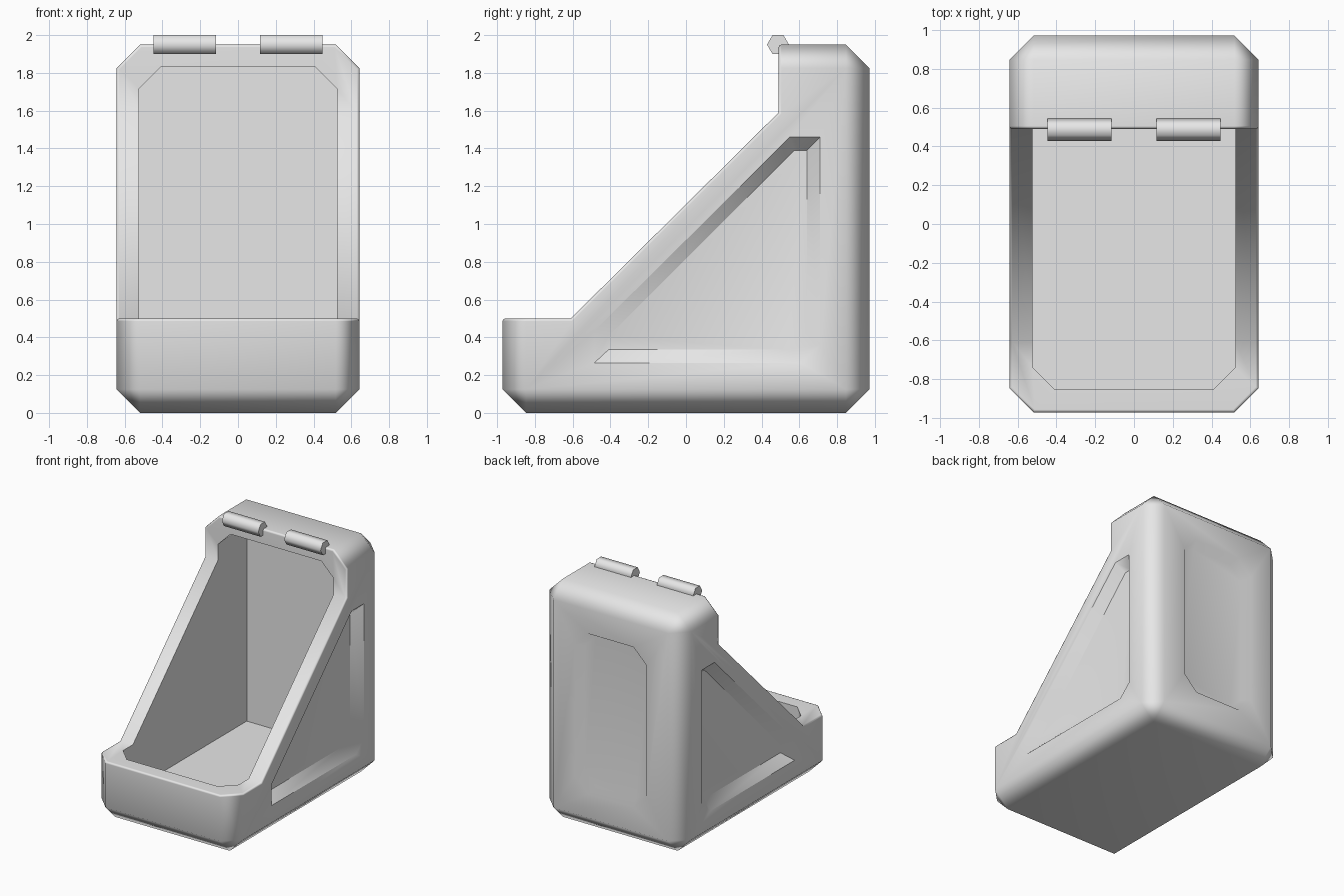
import bpy, bmesh, math
from mathutils import Vector

cube = bpy.data.objects.get("Cube")
if cube:
    bpy.data.objects.remove(cube, do_unlink=True)

GREY = bpy.data.materials.new("plain_grey")
GREY.use_nodes = True
GREY.diffuse_color = (0.8, 0.8, 0.8, 1)
GREY.node_tree.nodes["Principled BSDF"].inputs["Base Color"].default_value = (0.8, 0.8, 0.8, 1)

HALF_X, HALF_Y, TOP, CHAMFER = 0.643, 0.972, 1.95, 0.125


def add_object(name, bm):
    bmesh.ops.recalc_face_normals(bm, faces=bm.faces)
    mesh = bpy.data.meshes.new(name)
    bm.to_mesh(mesh)
    bm.free()
    mesh.materials.append(GREY)
    ob = bpy.data.objects.new(name, mesh)
    bpy.context.collection.objects.link(ob)
    return ob


def activate(ob):
    bpy.ops.object.select_all(action='DESELECT')
    ob.select_set(True)
    bpy.context.view_layer.objects.active = ob


def box(low, high):
    bm = bmesh.new()
    bmesh.ops.create_cube(bm, size=1)
    low, high = Vector(low), Vector(high)
    for v in bm.verts:
        v.co = (low + high) / 2 + v.co * (high - low)
    return bm


def loft(name, loops):
    """Closed solid through rings of equal point count."""
    bm = bmesh.new()
    rings = [[bm.verts.new(p) for p in loop] for loop in loops]
    for a, b in zip(rings, rings[1:]):
        for i in range(len(a)):
            j = (i + 1) % len(a)
            bm.faces.new((a[i], a[j], b[j], b[i]))
    bm.faces.new(rings[0])
    bm.faces.new(rings[-1])
    return add_object(name, bm)


def cut(target, cutter):
    cutter.hide_render = True
    mod = target.modifiers.new("cut", 'BOOLEAN')
    mod.operation, mod.solver, mod.object = 'DIFFERENCE', 'EXACT', cutter
    activate(target)
    bpy.ops.object.modifier_apply(modifier=mod.name)
    bpy.data.objects.remove(cutter, do_unlink=True)


def octagon(x, low, high, c, y):
    """Rectangle with clipped corners, facing along y."""
    pts = [(x, low + c), (x, high - c), (x - c, high), (c - x, high),
           (-x, high - c), (-x, low + c), (c - x, low), (x - c, low)]
    return [(px, y, pz) for px, pz in pts]


# Chamfered outer block
bm = box((-HALF_X, -HALF_Y, 0), (HALF_X, HALF_Y, TOP))
bmesh.ops.bevel(bm, geom=bm.edges[:], offset=CHAMFER, segments=1, profile=0.5, affect='EDGES')
body = add_object("bin_body", bm)

# Sloping front opening
slope = [(-1.3, 0.5), (-0.61, 0.5), (0.49, 1.59), (0.49, 2.3), (-1.3, 2.3)]
cut(body, loft("slope_cutter", [[(x, y, z) for y, z in slope] for x in (-1, 1)]))

# Softened outer edge of the opening
bm = bmesh.new()
bm.from_mesh(body.data)
bm.normal_update()


def on_rim(f):
    c, n = f.calc_center_median(), f.normal
    return abs(n.x) < 0.1 and (abs(c.z - 0.5) < 0.01 or abs(c.y - 0.49) < 0.01
                               or (n.z > 0.5 and n.y < -0.5))


rim = {f for f in bm.faces if on_rim(f)}
edges = [e for e in bm.edges if sum(f in rim for f in e.link_faces) == 1]
bmesh.ops.bevel(bm, geom=edges, offset=0.015, segments=2, profile=0.5, affect='EDGES')
bm.to_mesh(body.data)
bm.free()

# Hollow interior with clipped front and top corners
bm = box((-0.523, -0.85, 0.13), (0.523, 0.86, 1.83))
clipped = []
for e in bm.edges:
    mid = (e.verts[0].co + e.verts[1].co) / 2
    if abs(mid.x) > 0.5 and (mid.y < -0.8 or mid.z > 1.8):
        clipped.append(e)
bmesh.ops.bevel(bm, geom=clipped, offset=0.112, segments=1, profile=0.5, affect='EDGES')
cut(body, add_object("interior_cutter", bm))

# Triangular recess on both sides
outer = [(-0.485, 0.265), (0.605, 0.265), (0.71, 0.36), (0.71, 1.46), (0.55, 1.46), (-0.485, 0.435)]
inner = [(-0.41, 0.335), (0.54, 0.335), (0.64, 0.435), (0.64, 1.39), (0.575, 1.39), (-0.41, 0.405)]
for side in (-1, 1):
    rings = [(0.75, outer), (HALF_X, outer), (HALF_X - 0.076, inner)]
    cut(body, loft("side_cutter", [[(side * x, y, z) for y, z in ring] for x, ring in rings]))

# Recessed back panel
cut(body, loft("back_cutter", [octagon(0.325, 0.32, 1.63, 0.12, 1.1),
                               octagon(0.325, 0.32, 1.63, 0.12, HALF_Y),
                               octagon(0.285, 0.36, 1.59, 0.105, HALF_Y - 0.07)]))

# Smooth chamfers, crisp side recesses, soft back recess
activate(body)
bpy.ops.object.shade_smooth_by_angle(angle=math.radians(46))
mesh = body.data
for e in mesh.edges:
    mid = (mesh.vertices[e.vertices[0]].co + mesh.vertices[e.vertices[1]].co) / 2
    if mid.y > 0.88 and abs(mid.x) < 0.4 and 0.25 < mid.z < 1.7:
        e.use_edge_sharp = False
normals = body.modifiers.new("weighted_normals", 'WEIGHTED_NORMAL')
normals.keep_sharp = True

# Pair of six-sided hinge barrels on the top lip
for name, x in (("right_hinge", -0.282), ("left_hinge", 0.282)):
    bpy.ops.mesh.primitive_cylinder_add(vertices=6, radius=0.058, depth=0.33,
                                        location=(x, 0.487, 1.95), rotation=(0, math.pi / 2, 0))
    hinge = bpy.context.object
    hinge.name = name
    hinge.data.materials.append(GREY)
    bpy.ops.object.shade_smooth_by_angle(angle=math.radians(65))
